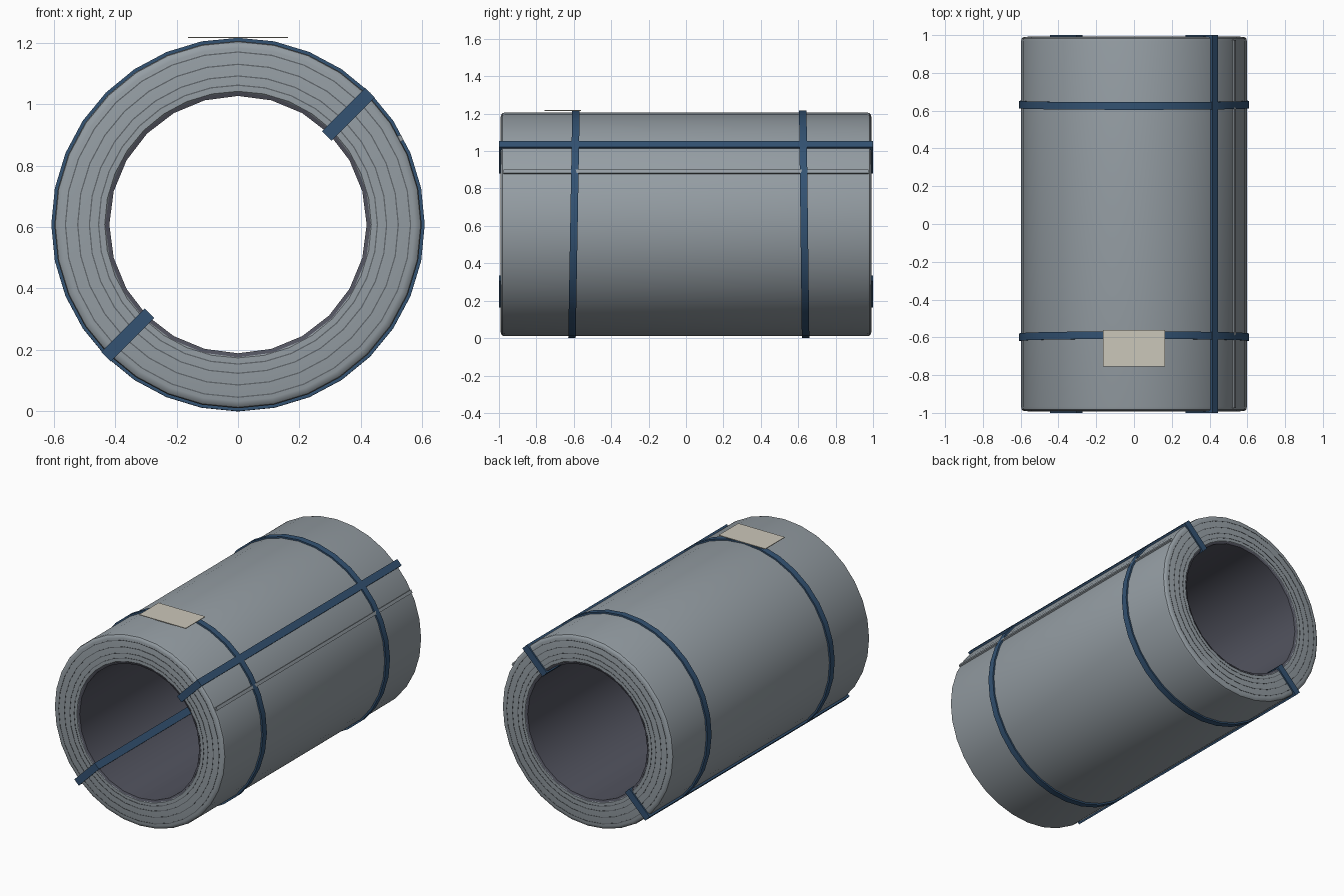
import bpy, bmesh, math
from mathutils import Matrix, Vector

if "Cube" in bpy.data.objects:
    bpy.data.objects.remove(bpy.data.objects["Cube"])

CZ = 0.608  # height of the coil axis


def material(name, rgb):
    m = bpy.data.materials.new(name)
    m.diffuse_color = (*rgb, 1)
    m.use_nodes = True
    m.node_tree.nodes["Principled BSDF"].inputs["Base Color"].default_value = m.diffuse_color
    return m


STEEL = material("steel grey", (0.30, 0.34, 0.37))
BORE = material("dark bore", (0.085, 0.088, 0.115))
GROOVE = material("groove grey", (0.12, 0.135, 0.15))
STRAP = material("strap blue", (0.033, 0.085, 0.17))
LABEL = material("label cream", (0.60, 0.57, 0.49))


def finish(name, bm, mat, smooth=True):
    bmesh.ops.recalc_face_normals(bm, faces=bm.faces)
    me = bpy.data.meshes.new(name)
    bm.to_mesh(me)
    bm.free()
    me.materials.append(mat)
    ob = bpy.data.objects.new(name, me)
    bpy.context.collection.objects.link(ob)
    ob.location.z = CZ
    if smooth:
        bpy.ops.object.select_all(action='DESELECT')
        ob.select_set(True)
        bpy.context.view_layer.objects.active = ob
        bpy.ops.object.shade_smooth_by_angle(angle=math.radians(35))
    return ob


def lathe(name, profile, mat, sides):
    """Closed (radius, y) profile turned about the y axis."""
    bm = bmesh.new()
    rings = []
    for i in range(sides):
        a = 2 * math.pi * i / sides
        rings.append([bm.verts.new((r * math.sin(a), y, r * math.cos(a))) for r, y in profile])
    n = len(profile)
    for i in range(sides):
        p, q = rings[i], rings[(i + 1) % sides]
        for j in range(n):
            k = (j + 1) % n
            bm.faces.new((p[j], p[k], q[k], q[j]))
    return finish(name, bm, mat)


def box(name, size, centre, mat, angle=0.0):
    """Box placed relative to the coil axis, then turned about y."""
    bm = bmesh.new()
    bmesh.ops.create_cube(bm, size=1)
    bmesh.ops.scale(bm, vec=Vector(size), verts=bm.verts)
    bmesh.ops.translate(bm, vec=Vector(centre), verts=bm.verts)
    bmesh.ops.rotate(bm, matrix=Matrix.Rotation(angle, 3, 'Y'), verts=bm.verts)
    return finish(name, bm, mat, False)


# Coil body with rounded outer rims
half = [(0.428, 0.985), (0.434, 0.991), (0.575, 0.991), (0.587, 0.988), (0.595, 0.981), (0.598, 0.968)]
lathe("coil_body", half + [(r, -y) for r, y in reversed(half)], STEEL, 32)

# Dark bore lining
lathe("bore_lining", [(0.419, -0.985), (0.432, -0.99), (0.432, 0.99), (0.419, 0.985)], BORE, 24)

# Wrap lines on both ends
for side, s in (("front", -1), ("back", 1)):
    for n, r in enumerate((0.452, 0.482, 0.52, 0.56)):
        lathe(f"{side}_wrap_line_{n + 1}",
              [(r, s * 0.988), (r + 0.004, s * 0.988), (r + 0.004, s * 0.9925), (r, s * 0.9925)],
              GROOVE, 32)

# Straps around the coil, each slightly skewed
for name, y, tilt in (("front_band", -0.599, -1.0), ("back_band", 0.632, 0.7)):
    band = lathe(name, [(0.592, -0.02), (0.608, -0.02), (0.608, 0.02), (0.592, 0.02)], STRAP, 32)
    band.location.y = y
    band.rotation_euler.x = math.radians(tilt)

# Straps through the bore, one loop on each side of the axis
for n, deg in enumerate((45, 225)):
    bm = bmesh.new()
    loops = []
    for x in (-0.022, 0.022):
        for r0, r1, y in ((0.408, 0.608, 1.0), (0.42, 0.594, 0.985)):
            loops.append([bm.verts.new((x, py, pr)) for py, pr in
                          ((-y, r0), (y, r0), (y, r1), (-y, r1))])
    for a, b in ((0, 1), (2, 3), (0, 2), (1, 3)):
        for i in range(4):
            k = (i + 1) % 4
            bm.faces.new((loops[a][i], loops[a][k], loops[b][k], loops[b][i]))
    bmesh.ops.rotate(bm, matrix=Matrix.Rotation(math.radians(deg), 3, 'Y'), verts=bm.verts)
    finish(f"through_strap_{n + 1}", bm, STRAP, False)

# Loose outer sheet edge and top label
box("sheet_edge", (0.02, 1.95, 0.014), (0, 0, 0.598), STEEL, math.radians(62))
box("label", (0.326, 0.195, 0.004), (0, -0.658, 0.609), LABEL)
